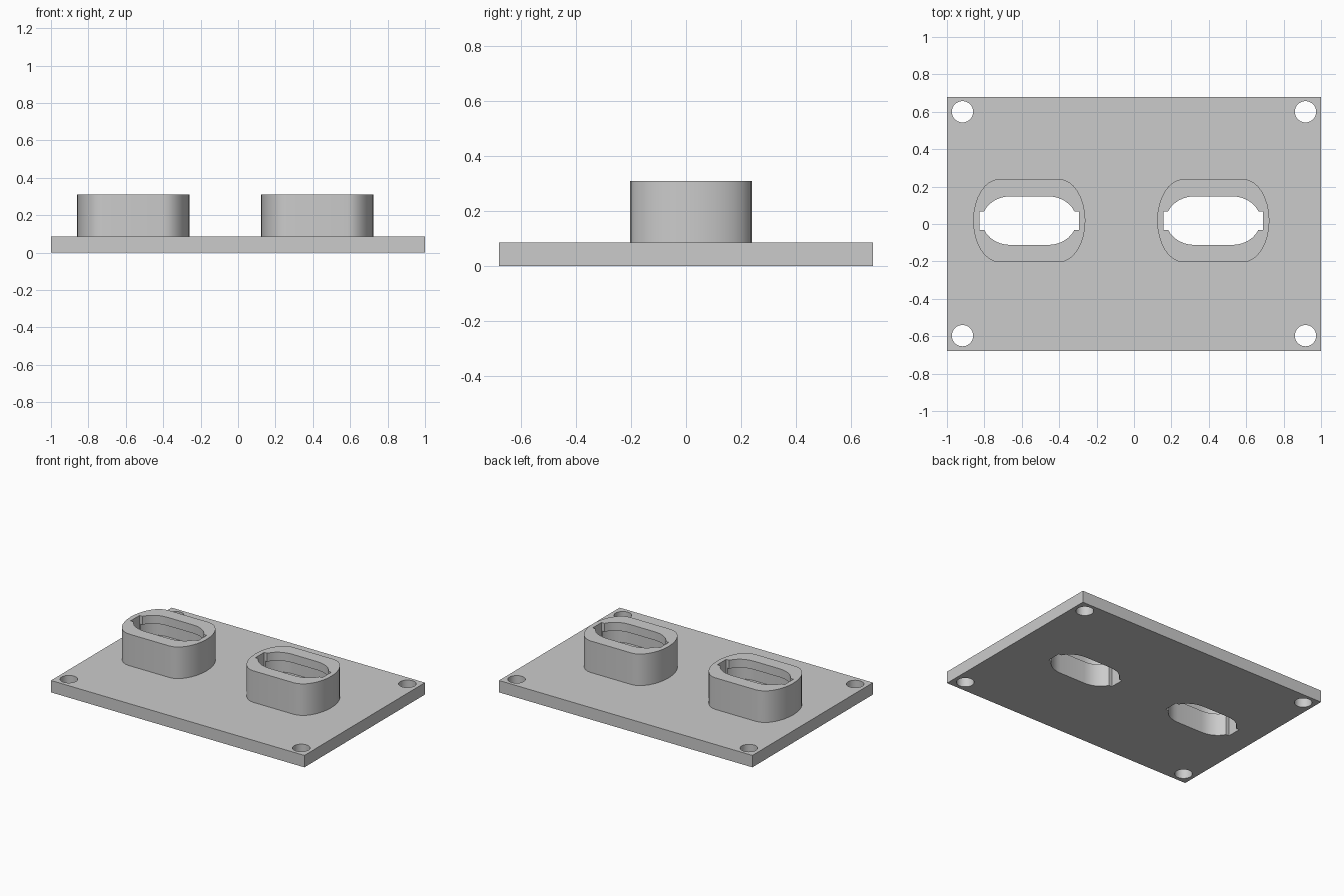
import bpy, bmesh, math

if "Cube" in bpy.data.objects:
    bpy.data.objects.remove(bpy.data.objects["Cube"])

grey = bpy.data.materials.new("light grey")
grey.diffuse_color = (0.6, 0.6, 0.6, 1)
grey.use_nodes = True
grey.node_tree.nodes["Principled BSDF"].inputs["Base Color"].default_value = grey.diffuse_color


def prism(name, outline, z0, z1):
    """Extrude a closed outline between two heights."""
    bm = bmesh.new()
    face = bm.faces.new([bm.verts.new((x, y, z0)) for x, y in outline])
    top = bmesh.ops.extrude_face_region(bm, geom=[face])["geom"]
    for v in top:
        if isinstance(v, bmesh.types.BMVert):
            v.co.z = z1
    bmesh.ops.recalc_face_normals(bm, faces=bm.faces)
    mesh = bpy.data.meshes.new(name)
    bm.to_mesh(mesh)
    bm.free()
    obj = bpy.data.objects.new(name, mesh)
    bpy.context.collection.objects.link(obj)
    mesh.materials.append(grey)
    return obj


def rect(cx, cy, hx, hy):
    return [(cx - hx, cy - hy), (cx + hx, cy - hy), (cx + hx, cy + hy), (cx - hx, cy + hy)]


def slot(cx, cy, flat, rx, ry, n=16):
    """Slot with straight sides and rounded ends; flat is half the straight length."""
    pts = []
    for side in (0, 1):
        for i in range(n + 1):
            a = -math.pi / 2 + math.pi * (i / n + side)
            shift = -flat if side else flat
            pts.append((cx + shift + rx * math.cos(a), cy + ry * math.sin(a)))
    return pts


def circle(cx, cy, r, n=32):
    return [(cx + r * math.cos(2 * math.pi * i / n), cy + r * math.sin(2 * math.pi * i / n))
            for i in range(n)]


def combine(target, tool, operation):
    mod = target.modifiers.new("cut", "BOOLEAN")
    mod.object, mod.operation, mod.solver = tool, operation, "EXACT"
    bpy.context.view_layer.objects.active = target
    bpy.ops.object.modifier_apply(modifier=mod.name)
    bpy.data.objects.remove(tool)


# Base plate
plate = prism("mounting_plate", rect(0, 0, 1.0, 0.68), 0, 0.085)

# Corner screw holes
for x in (-0.917, 0.917):
    for y in (-0.597, 0.6):
        combine(plate, prism("screw_hole", circle(x, y, 0.057), -0.1, 0.2), "DIFFERENCE")

# Two raised collars, each with a keyed through hole
CY = 0.018
for cx in (-0.56, 0.424):
    combine(plate, prism("collar", slot(cx, CY, 0.16, 0.14, 0.222), 0.04, 0.31), "UNION")
    combine(plate, prism("opening", slot(cx, CY, 0.10, 0.153, 0.13), -0.1, 0.5), "DIFFERENCE")
    combine(plate, prism("key_notch", rect(cx, CY, 0.265, 0.05), -0.1, 0.5), "DIFFERENCE")
    # Locking groove beneath the collar lip
    combine(plate, prism("groove", slot(cx, CY, 0.11, 0.156, 0.15), 0.16, 0.25), "DIFFERENCE")

# Smooth the curved walls, keep the rims sharp
bpy.ops.object.select_all(action="DESELECT")
plate.select_set(True)
bpy.context.view_layer.objects.active = plate
bpy.ops.object.shade_smooth_by_angle(angle=math.radians(30))
